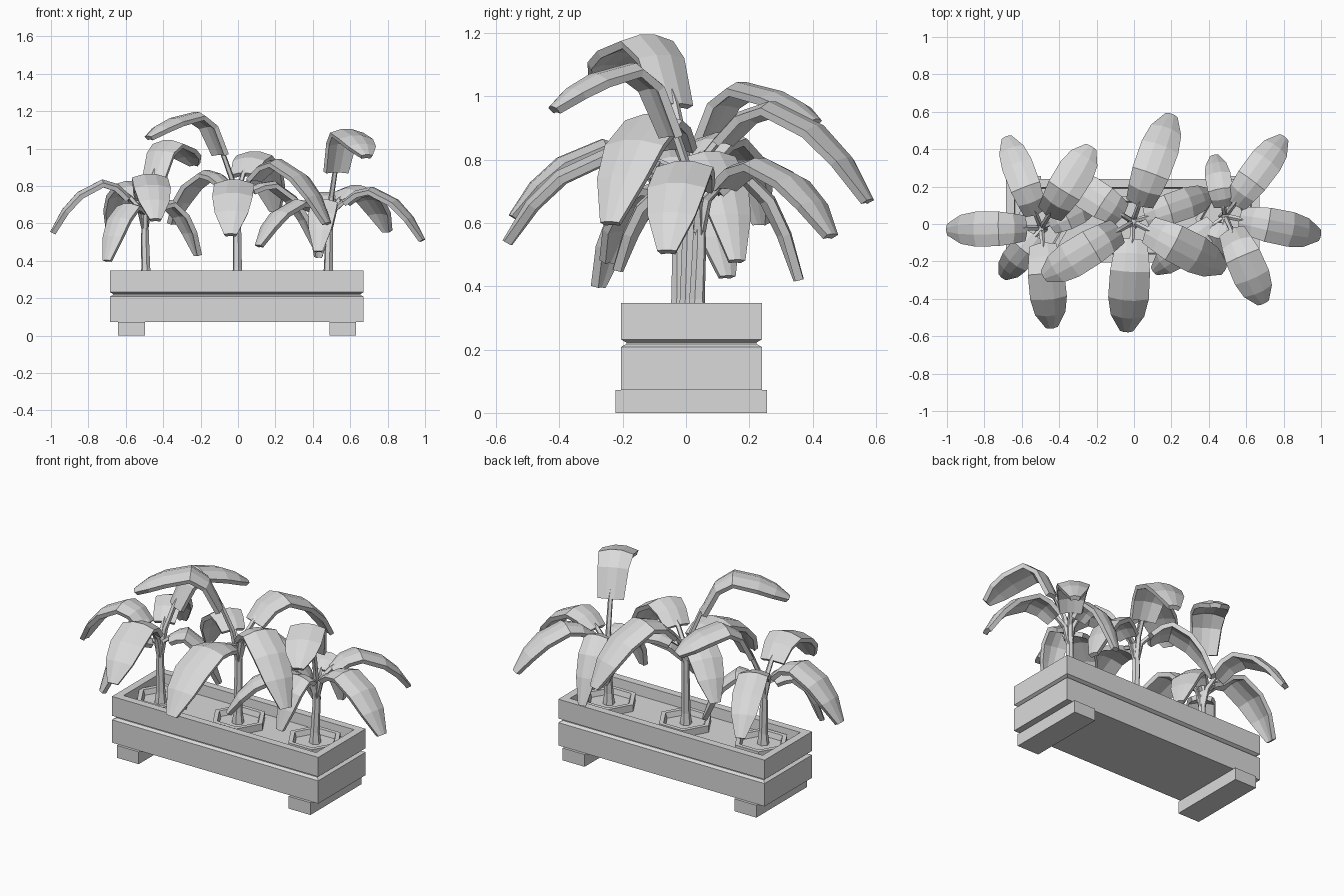
import bpy, bmesh, math
from mathutils import Vector

cube = bpy.data.objects.get("Cube")
if cube:
    bpy.data.objects.remove(cube, do_unlink=True)

grey = bpy.data.materials.new("plain grey")
grey.use_nodes = True
grey.diffuse_color = (0.7, 0.7, 0.7, 1)
grey.node_tree.nodes["Principled BSDF"].inputs["Base Color"].default_value = (0.7, 0.7, 0.7, 1)


def finish(name, bm):
    bmesh.ops.recalc_face_normals(bm, faces=bm.faces)
    mesh = bpy.data.meshes.new(name)
    bm.to_mesh(mesh)
    bm.free()
    mesh.materials.append(grey)
    obj = bpy.data.objects.new(name, mesh)
    bpy.context.collection.objects.link(obj)
    return obj


def loft(name, rings):
    """Skin a list of equally long vertex rings and cap both ends."""
    bm = bmesh.new()
    rows = [[bm.verts.new(p) for p in ring] for ring in rings]
    n = len(rows[0])
    for a, b in zip(rows, rows[1:]):
        for i in range(n):
            bm.faces.new((a[i], a[(i + 1) % n], b[(i + 1) % n], b[i]))
    bm.faces.new(rows[0][::-1])
    bm.faces.new(rows[-1])
    return finish(name, bm)


def rect(x0, x1, y0, y1, z, inset=0):
    a, b, c, d = x0 + inset, x1 - inset, y0 + inset, y1 - inset
    return [(a, c, z), (b, c, z), (b, d, z), (a, d, z)]


def hexagon(x, y, z, r):
    return [(x + r * math.cos(i * math.pi / 3), y + r * math.sin(i * math.pi / 3), z)
            for i in range(6)]


def tube(name, points, radii, sides=5):
    rings = []
    for i, p in enumerate(points):
        t = (points[min(i + 1, len(points) - 1)] - points[max(i - 1, 0)]).normalized()
        u = t.cross(Vector((0.3, 1, 0.1))).normalized()
        v = t.cross(u)
        rings.append([p + radii[i] * (u * math.cos(k * math.tau / sides)
                                      + v * math.sin(k * math.tau / sides))
                      for k in range(sides)])
    return loft(name, rings)


# Planter box: grooved outer wall, rim, inner wall and soil in one profile
wall = [(0, 0.072), (0, 0.208), (0.018, 0.218), (0.018, 0.222), (0, 0.232),
        (0, 0.347), (0.045, 0.347), (0.05, 0.285)]
loft("planter_box", [rect(-0.685, 0.672, -0.206, 0.24, z, i) for i, z in wall])

# Two feet across the depth
for side, x in (("right", -0.57), ("left", 0.56)):
    loft(side + "_foot", [rect(x - 0.072, x + 0.072, -0.222, 0.256, z)
                          for z in (0, 0.073)])


def leaf(name, crown, tip, peak, width):
    """Stalk and arching ridged blade from the crown to the tip."""
    crown, tip = Vector(crown), Vector(tip)
    flat = Vector((tip.x - crown.x, tip.y - crown.y, 0))
    side = Vector((-flat.y, flat.x, 0)).normalized()
    rise, fall = peak - crown.z, peak - tip.z

    def at(f, z):
        p = crown + flat * f
        p.z = z
        return p
    path = [at(0.16, crown.z + rise * 0.52), at(0.29, crown.z + rise * 0.86),
            at(0.46, peak), at(0.72, peak - fall * 0.24),
            at(0.88, peak - fall * 0.57), at(1, tip.z)]
    shape = (0.72, 0.86, 0.98, 1, 0.82, 0.3)
    last = len(path) - 1
    bm = bmesh.new()
    rows = []
    for i, p in enumerate(path):
        t = (path[min(i + 1, last)] - path[max(i - 1, 0)]).normalized()
        normal = t.cross(side)
        w = width * shape[i] / 2
        rows.append([bm.verts.new(p + side * w * s - normal * abs(s) * w * 0.3)
                     for s in (-1, -0.3, 0.3, 1)])
    for a, b in zip(rows, rows[1:]):
        for i in range(3):
            bm.faces.new((a[i], a[i + 1], b[i + 1], b[i]))
    blade = finish(name + "_blade", bm)
    solid = blade.modifiers.new("thickness", "SOLIDIFY")
    solid.thickness = 0.026
    solid.offset = 0
    start = crown - Vector((0, 0, 0.08))
    tube(name + "_stalk", [start, at(0.06, crown.z + rise * 0.22), path[0],
                           path[0].lerp(path[1], 0.3)], [0.018, 0.015, 0.014, 0.008])


# Each plant: stem position, crown position, leaves as (tip, peak height, width)
plants = {
    "right_plant": ((-0.493, -0.022), (-0.497, -0.022, 0.64), [
        ((-0.995, -0.03, 0.55), 0.83, 0.18),
        ((-0.68, 0.46, 0.56), 0.82, 0.16),
        ((-0.70, -0.28, 0.40), 0.70, 0.15),
        ((-0.44, -0.55, 0.62), 0.86, 0.19),
        ((-0.23, 0.41, 0.92), 1.04, 0.19),
        ((-0.21, 0.13, 0.43), 0.72, 0.16)]),
    "middle_plant": ((-0.003, 0.005), (-0.005, 0.012, 0.74), [
        ((-0.48, -0.28, 1.06), 1.19, 0.19),
        ((-0.04, -0.57, 0.54), 0.83, 0.21),
        ((0.20, 0.58, 0.67), 0.98, 0.20),
        ((0.48, -0.24, 0.60), 0.94, 0.20),
        ((0.42, 0.16, 0.48), 0.82, 0.16),
        ((-0.36, 0.24, 0.60), 0.88, 0.18)]),
    "left_plant": ((0.483, 0.035), (0.487, 0.042, 0.64), [
        ((0.99, -0.06, 0.51), 0.79, 0.18),
        ((0.80, 0.46, 0.56), 0.80, 0.17),
        ((0.69, -0.42, 0.96), 1.10, 0.19),
        ((0.43, -0.22, 0.45), 0.72, 0.14),
        ((0.11, -0.25, 0.48), 0.72, 0.15),
        ((0.43, 0.36, 0.42), 0.76, 0.13)]),
}
for name, ((x, y), crown, leaves) in plants.items():
    # Hexagonal pot rim with a recessed soil surface
    cy = 0.5 * y + 0.01
    rim = [(0.155, 0.27), (0.155, 0.325), (0.128, 0.325), (0.118, 0.295)]
    loft(name + "_pot", [hexagon(x, cy, z, r) for r, z in rim])
    # Stem, flared at the root
    top = Vector(crown)
    tube(name + "_stem", [Vector((x, y, 0.28)), Vector((x, y, 0.36)),
                          top - Vector((0, 0, 0.12)), top + Vector((0, 0, 0.02))],
         [0.035, 0.025, 0.022, 0.018], 6)
    for i, (tip, peak, width) in enumerate(leaves, 1):
        leaf(f"{name}_leaf_{i}", crown, tip, peak, width)
